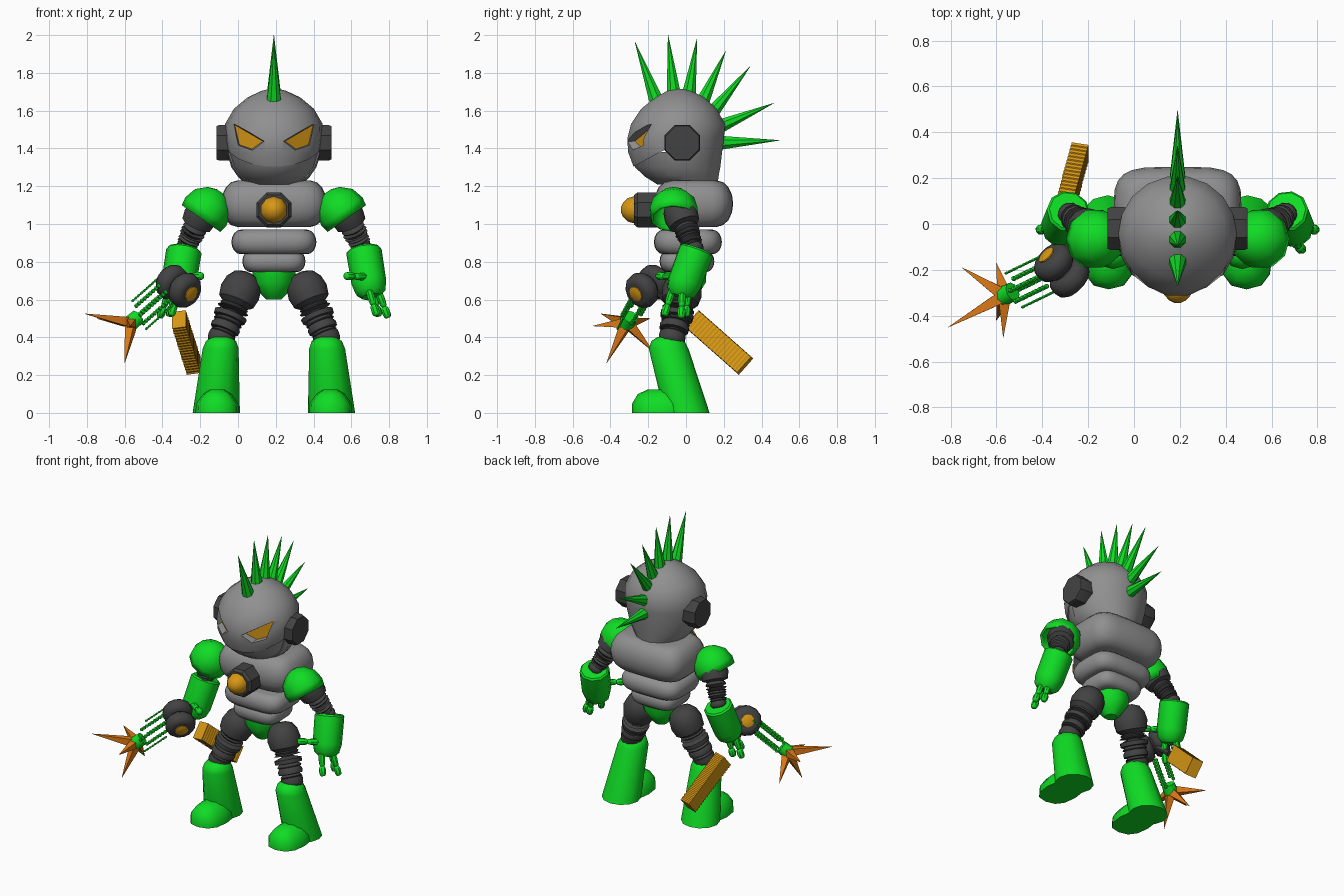
import bpy, bmesh, math
from mathutils import Vector

if "Cube" in bpy.data.objects:
    bpy.data.objects.remove(bpy.data.objects["Cube"])

CX = 0.19  # body centre line


def material(name, r, g, b):
    m = bpy.data.materials.new(name)
    m.diffuse_color = (r, g, b, 1)
    m.use_nodes = True
    m.node_tree.nodes["Principled BSDF"].inputs["Base Color"].default_value = m.diffuse_color
    return m


GREY = material("grey_metal", 0.28, 0.28, 0.28)
DARK = material("dark_rubber", 0.055, 0.055, 0.055)
GREEN = material("bright_green", 0.005, 0.72, 0.018)
GOLD = material("gold", 0.68, 0.31, 0.007)
ORANGE = material("orange", 0.72, 0.19, 0.008)


def smooth(ob, angle=40):
    bpy.ops.object.select_all(action='DESELECT')
    ob.select_set(True)
    bpy.context.view_layer.objects.active = ob
    bpy.ops.object.shade_smooth_by_angle(angle=math.radians(angle))


def finish(name, bm, mat, angle=40):
    bmesh.ops.recalc_face_normals(bm, faces=bm.faces)
    me = bpy.data.meshes.new(name)
    bm.to_mesh(me)
    bm.free()
    ob = bpy.data.objects.new(name, me)
    bpy.context.collection.objects.link(ob)
    me.materials.append(mat)
    if angle:
        smooth(ob, angle)
    return ob


def skin(bm, rings, cap_start=True):
    loops = [[bm.verts.new(p) for p in ring] for ring in rings]
    n = len(loops[0])
    for a, b in zip(loops, loops[1:]):
        for i in range(n):
            bm.faces.new((a[i], a[(i + 1) % n], b[(i + 1) % n], b[i]))
    if cap_start:
        bm.faces.new(loops[0][::-1])
    bm.faces.new(loops[-1])


def lathe(name, mat, p0, p1, profile, sides=12, cap=True, angle=40):
    """Turned shape along p0-p1; profile holds (fraction, radius)."""
    p0, p1 = Vector(p0), Vector(p1)
    q = (p1 - p0).to_track_quat('Z', 'Y')
    rings = []
    for t, r in profile:
        turn = [2 * math.pi * (i + 0.5) / sides for i in range(sides)]
        rings.append([p0.lerp(p1, 0) + (p1 - p0) * t
                      + q @ Vector((r * math.cos(a), r * math.sin(a), 0)) for a in turn])
    bm = bmesh.new()
    skin(bm, rings, cap)
    return finish(name, bm, mat, angle)


def loft(name, mat, rings, sides=16, power=2.0, angle=40):
    """Stack of rounded outlines; rings hold (z, cx, cy, rx, ry)."""
    def c(v):
        return math.copysign(abs(v) ** (2 / power), v)
    out = []
    for z, cx, cy, rx, ry in rings:
        turn = [2 * math.pi * i / sides for i in range(sides)]
        out.append([(cx + rx * c(math.cos(a)), cy + ry * c(math.sin(a)), z) for a in turn])
    bm = bmesh.new()
    skin(bm, out)
    return finish(name, bm, mat, angle)


def beads(items, steps=6):
    """Profile of bulges from (centre, half length, radius, waist ratio)."""
    prof = []
    for t, h, r, f in items:
        for i in range(steps + 1):
            a = math.pi * i / steps
            prof.append((t - h * math.cos(a), r * (f + (1 - f) * math.sin(a))))
    return sorted(prof, key=lambda p: p[0])


# Torso: three cushioned segments and a pelvis cup
for name, z0, z1, rx, y0, y1, b in (("chest", 0.985, 1.23, 0.28, -0.17, 0.25, 0.085),
                                    ("waist", 0.84, 0.97, 0.225, -0.17, 0.19, 0.05),
                                    ("belly", 0.745, 0.86, 0.167, -0.14, 0.15, 0.045)):
    rings = []
    for i in range(9):
        a = math.pi * (i / 8 - 0.5)
        s = b * (1 - math.cos(a))
        rings.append(((z0 + z1) / 2 + (z1 - z0) / 2 * math.sin(a), CX, (y0 + y1) / 2,
                      rx - s, (y1 - y0) / 2 - s))
    loft(name, GREY, rings, 24, 4)
loft("pelvis", GREEN, [(z, CX, 0, r, r) for z, r in
                       ((0.6, 0.04), (0.63, 0.07), (0.69, 0.11), (0.76, 0.115))], 10)

# Chest lamp
lathe("lamp_housing", DARK, (CX, -0.1, 1.075), (CX, -0.275, 1.075),
      [(0, 0.1), (0.9, 0.1), (1, 0.085)], 8, angle=25)
lathe("lamp", GOLD, (CX, -0.2, 1.075), (CX, -0.345, 1.075),
      [(0, 0.072), (0.5, 0.072), (0.75, 0.062), (0.92, 0.038), (1, 0.012)], 10)

# Helmet with sunken eyes and an undercut for the jaw
HEAD = ((1.21, -0.16, 0.17, 0.15), (1.25, -0.225, 0.175, 0.19), (1.30, -0.28, 0.185, 0.225),
        (1.38, -0.31, 0.195, 0.25), (1.45, -0.315, 0.205, 0.26), (1.53, -0.295, 0.21, 0.258),
        (1.61, -0.24, 0.165, 0.212), (1.67, -0.165, 0.1, 0.14), (1.705, -0.1, 0.03, 0.065),
        (1.715, -0.06, -0.01, 0.025))


def head_rings(k, levels):
    return [(z, CX, (a + b) / 2, rx * k, (b - a) / 2 * k) for z, a, b, rx in levels]


helmet = loft("helmet", GREY, head_rings(1, HEAD), 18, angle=0)
helmet.data.materials.append(GOLD)
loft("jaw", GREY, head_rings(0.97, HEAD[:4]), 18)
cutters = []
bm = bmesh.new()
wedge = ((-0.6, 1.13), (-0.1, 1.4), (-0.1, 1.0), (-0.6, 1.0))
skin(bm, [[(x, y, z) for y, z in wedge] for x in (-0.4, 0.8)])
cutters.append(finish("jaw_cutter", bm, GREY, 0))
EYE = ((0.22, 1.54), (0.043, 1.437), (0.112, 1.388), (0.19, 1.415))
for s in (1, -1):
    mx, mz = sum(p[0] for p in EYE) / 4, sum(p[1] for p in EYE) / 4
    rings = []
    for k, off in ((1.05, -0.09), (0.84, 0)):
        pts = [(mx + (x - mx) * k, mz + (z - mz) * k) for x, z in EYE]
        rings.append([(CX + s * x, -0.311 + 0.69 * x + off, z) for x, z in pts])
    bm = bmesh.new()
    skin(bm, rings)
    bm.faces.ensure_lookup_table()
    bm.faces[-1].material_index = 1
    cut = finish("eye_cutter", bm, GREY, 0)
    cut.data.materials.append(GOLD)
    cutters.append(cut)
for cut in cutters:
    cut.hide_render = True
    mod = helmet.modifiers.new("cut", 'BOOLEAN')
    mod.operation, mod.solver, mod.object = 'DIFFERENCE', 'EXACT', cut
    bpy.context.view_layer.objects.active = helmet
    bpy.ops.object.modifier_apply(modifier=mod.name)
    bpy.data.objects.remove(cut)
smooth(helmet)

# Mohawk spikes: base y, z and tip y, z
for i, (y0, z0, y1, z1) in enumerate(((-0.16, 1.66, -0.27, 1.963), (-0.065, 1.69, -0.095, 2.0),
                                      (0.015, 1.685, 0.058, 1.98), (0.085, 1.64, 0.21, 1.915),
                                      (0.135, 1.585, 0.34, 1.835), (0.175, 1.515, 0.465, 1.64),
                                      (0.18, 1.43, 0.495, 1.443))):
    lathe(f"spike_{i + 1}", GREEN, (CX, y0, z0), (CX, y1, z1), [(0, 0.04), (1, 0.001)], 8, angle=0)

# Paired parts
for s, side in ((1, "left"), (-1, "right")):
    def P(x, y, z):
        return Vector((CX + s * x, y, z))

    lathe(side + "_ear", DARK, P(0.2, -0.02, 1.43), P(0.305, -0.02, 1.43),
          [(0, 0.1), (0.85, 0.102), (1, 0.095)], 8, angle=25)

    # Arm
    c = P(0.36, -0.065, 1.066)
    pad = lathe(side + "_shoulder_pad", GREEN, c, c + Vector((-0.57 * s, 0, 0.82)) * 0.13,
                [(-0.35, 0.124), (0, 0.132), (0.5, 0.115), (0.87, 0.066), (1, 0.02)], 10, False)
    mod = pad.modifiers.new("thickness", 'SOLIDIFY')
    mod.thickness, mod.offset = 0.014, -1
    lathe(side + "_upper_arm", DARK, P(0.35, -0.055, 1.12), P(0.475, 0.045, 0.86),
          beads([(0.3, 0.33, 0.092, 0.3), (0.63, 0.13, 0.068, 0.75),
                 (0.8, 0.11, 0.06, 0.75), (0.95, 0.1, 0.053, 0.75)]), 12)
    lathe(side + "_glove", GREEN, P(0.475, 0.058, 0.865), P(0.515, -0.035, 0.615),
          [(0, 0.085), (0.04, 0.095), (0.7, 0.093), (0.9, 0.08), (1, 0.05)], 10)
    for j, (a, b) in enumerate((((0.5, -0.07, 0.66), (0.545, -0.115, 0.515)),
                                ((0.55, -0.02, 0.65), (0.605, -0.025, 0.503)),
                                ((0.52, 0.01, 0.65), (0.555, 0.0, 0.51)),
                                ((0.5, -0.06, 0.72), (0.375, -0.15, 0.725)))):
        name = side + ("_thumb" if j == 3 else f"_finger_{j + 1}")
        lathe(name, GREEN, P(*a), P(*b),
              beads([(0.3, 0.3, 0.021, 0.6), (0.8, 0.2, 0.023, 0.5)]), 8)

    # Leg and boot
    lathe(side + "_thigh", DARK, P(0.14, 0, 0.735), P(0.29, -0.08, 0.37),
          beads([(0.26, 0.27, 0.108, 0.3), (0.58, 0.13, 0.09, 0.75),
                 (0.76, 0.11, 0.08, 0.75), (0.92, 0.1, 0.072, 0.75)]), 14)
    loft(side + "_boot", GREEN, [(z, CX + s * x, y, rx, ry) for z, x, y, rx, ry in
                                 ((0, 0.305, 0.005, 0.125, 0.12), (0.34, 0.282, -0.092, 0.095, 0.105),
                                  (0.38, 0.28, -0.095, 0.08, 0.088), (0.402, 0.28, -0.095, 0.05, 0.055))], 12)
    loft(side + "_toe", GREEN, [(z, CX + s * 0.3, -0.13 + d, rx, ry) for z, d, rx, ry in
                                ((0, 0, 0.115, 0.155), (0.05, 0, 0.112, 0.155),
                                 (0.1, 0, 0.075, 0.125), (0.125, 0.01, 0.035, 0.08))], 12, 2.5)

# Blaster drum with a gold lens at each end
mid, ax = Vector((-0.315, -0.2, 0.67)), Vector((0.66, -0.64, -0.40))
lathe("blaster_drum", DARK, mid - ax * 0.1, mid + ax * 0.1,
      beads([(0.24, 0.24, 0.098, 0.6), (0.76, 0.24, 0.098, 0.6)]), 12)
lathe("blaster_lenses", GOLD, mid - ax * 0.112, mid + ax * 0.112,
      [(0, 0.025), (0.03, 0.042), (0.97, 0.042), (1, 0.025)], 10)
lathe("blaster_grip", DARK, (-0.31, -0.15, 0.64), (-0.34, -0.06, 0.56), [(0, 0.02), (1, 0.02)], 8)

# Ribbed rods linking drum and muzzle
d = Vector((-0.70, -0.34, -0.62)).normalized()
u = Vector((-0.037, 0.075, 0.075)) / 0.112
v = d.cross(u).normalized()
hub = Vector((-0.453, -0.255, 0.58))
for i, (a, b, r) in enumerate(((0.11, 0, 0.007), (-0.11, 0, 0.007), (0.035, 0.035, 0.012),
                               (-0.035, 0.035, 0.012), (0.035, -0.035, 0.012), (-0.035, -0.035, 0.012))):
    m = hub + u * a + v * b
    lathe(f"rod_{i + 1}", GREEN, m - d * 0.105, m + d * 0.105,
          beads([((k + 0.5) / 10, 0.049, r, 0.35) for k in range(10)], 4), 6)

# Muzzle ring and claws
muzzle = Vector((-0.55, -0.305, 0.49))
lathe("muzzle", GREEN, muzzle - d * 0.03, muzzle + d * 0.03, [(0, 0.042), (1, 0.045)], 10)
for i, tip in enumerate(((-0.81, -0.45, 0.525), (-0.75, -0.19, 0.5), (-0.6, -0.17, 0.32),
                         (-0.57, -0.495, 0.46), (-0.6, -0.42, 0.265))):
    lathe(f"claw_{i + 1}", ORANGE, muzzle + d * 0.02, tip, [(0, 0.035), (0.2, 0.032), (1, 0.001)], 4, angle=0)

# Ribbed gold block behind the leg
a0, a1 = Vector((-0.312, 0.035, 0.495)), Vector((-0.235, 0.312, 0.25))
along = (a1 - a0).normalized()
across = Vector((1, 0, 0)) - along * along.x
across.normalize()
up = along.cross(across)
rings = []
for i in range(37):
    k = 1 if i % 2 == 0 else 0.93
    rings.append([a0.lerp(a1, i / 36) + across * 0.038 * k * p + up * 0.058 * k * q
                  for p, q in ((1, 1), (-1, 1), (-1, -1), (1, -1))])
bm = bmesh.new()
skin(bm, rings)
finish("ribbed_block", bm, GOLD, 0)
